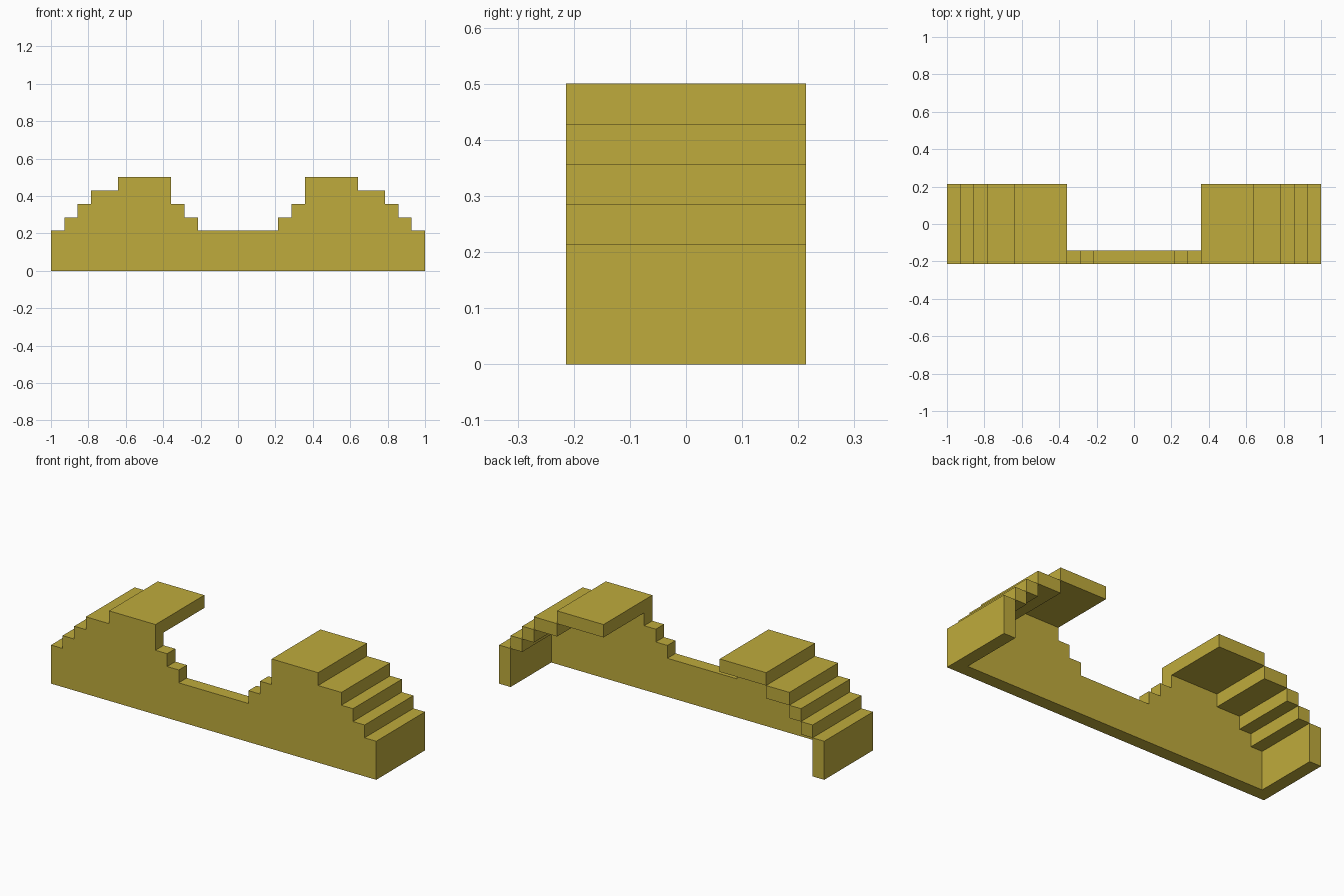
import bpy
import bmesh

cube = bpy.data.objects.get("Cube")
if cube:
    bpy.data.objects.remove(cube, do_unlink=True)

U = 1 / 14  # grid unit: the arch is 28 units wide, 6 deep and 7 high

gold = bpy.data.materials.new("olive gold")
gold.use_nodes = True
colour = (0.521, 0.407, 0.045, 1.0)
gold.diffuse_color = colour
gold.node_tree.nodes["Principled BSDF"].inputs["Base Color"].default_value = colour


def prism(name, outline, y0, y1, open_front=False):
    """Extrude an x-z outline (in grid units) from y0 to y1."""
    bm = bmesh.new()
    front = bm.faces.new([bm.verts.new((x * U, y0 * U, z * U)) for x, z in outline])
    # The starting face stays in place as the front cap
    moved = bmesh.ops.extrude_face_region(bm, geom=[front], use_keep_orig=True)["geom"]
    bmesh.ops.translate(bm, vec=(0, (y1 - y0) * U, 0),
                        verts=[v for v in moved if isinstance(v, bmesh.types.BMVert)])
    bmesh.ops.recalc_face_normals(bm, faces=bm.faces)
    if open_front:
        bmesh.ops.delete(bm, geom=[front], context='FACES_ONLY')
    mesh = bpy.data.meshes.new(name)
    bm.to_mesh(mesh)
    bm.free()
    mesh.materials.append(gold)
    obj = bpy.data.objects.new(name, mesh)
    bpy.context.collection.objects.link(obj)
    return obj


# Stepped front wall: one half of the outline, mirrored for the other
half = [(14, 0), (14, 3), (13, 3), (13, 4), (12, 4), (12, 5), (11, 5), (11, 6),
        (9, 6), (9, 7), (5, 7), (5, 5), (4, 5), (4, 4), (3, 4), (3, 3)]
prism("front_wall", half + [(-x, z) for x, z in reversed(half)], -3, -2)

# Slabs reaching back from the wall: name, inner x, outer x, bottom, top
slabs = [("end_leg", 13, 14, 0, 3),
         ("lower_step", 12, 13, 3, 4),
         ("middle_step", 11, 12, 4, 5),
         ("upper_step", 9, 11, 5, 6),
         ("top_slab", 5, 9, 6, 7)]
for side, s in (("left", 1), ("right", -1)):
    for name, a, b, z0, z1 in slabs:
        box = [(s * a, z0), (s * b, z0), (s * b, z1), (s * a, z1)]
        prism(f"{side}_{name}", box, -2, 3, open_front=True)
